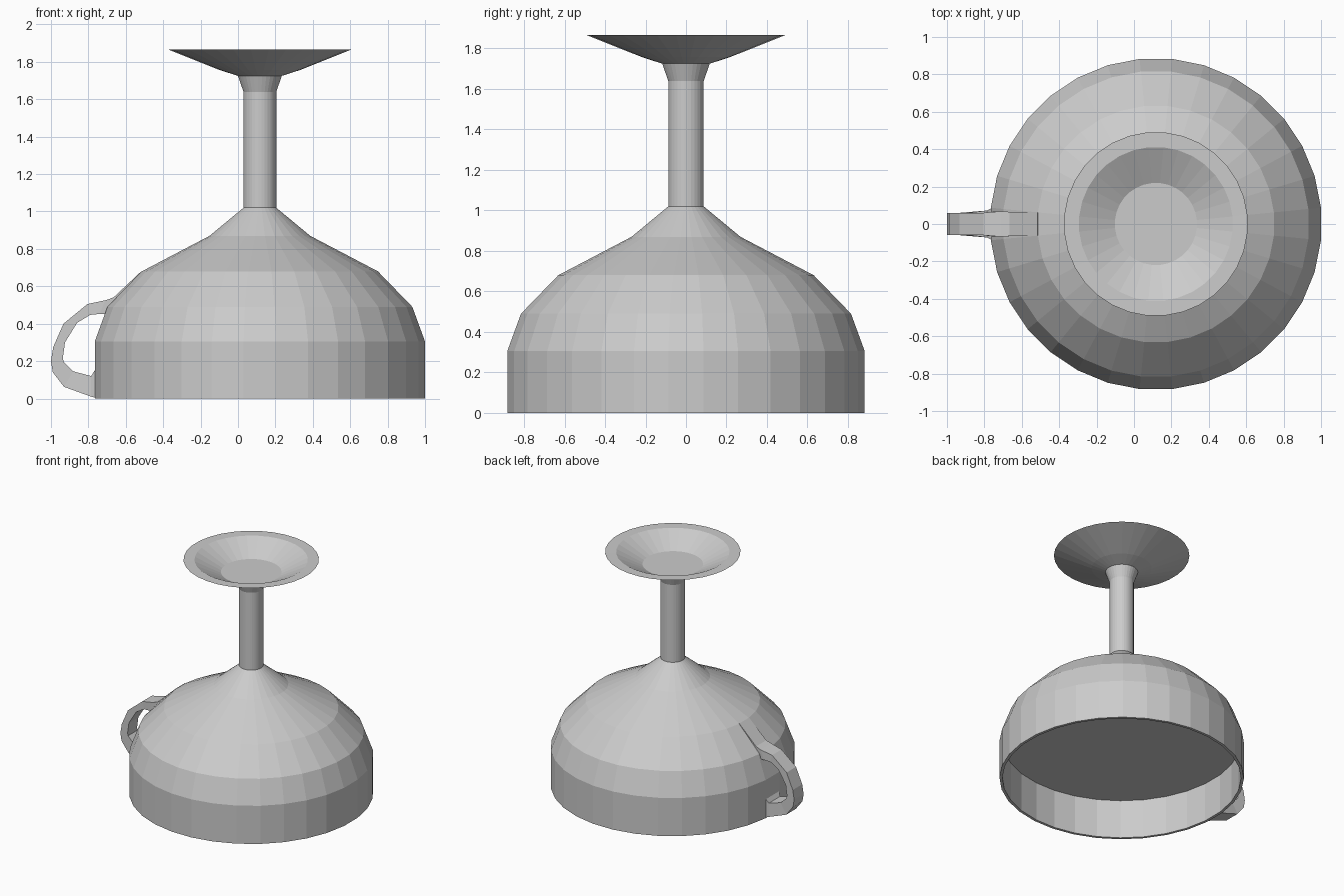
import bpy, bmesh
from math import pi, cos, sin

if "Cube" in bpy.data.objects:
    bpy.data.objects.remove(bpy.data.objects["Cube"])

SIDES = 32
CX = 0.117          # axis of the turned parts


def finish(name, bm):
    bmesh.ops.recalc_face_normals(bm, faces=bm.faces)
    mesh = bpy.data.meshes.new(name)
    bm.to_mesh(mesh)
    bm.free()
    obj = bpy.data.objects.new(name, mesh)
    bpy.context.collection.objects.link(obj)
    return obj


def lathe(name, profile):
    """Turn (radius, z) points round the axis and cap both ends."""
    bm = bmesh.new()
    rings = []
    for r, z in profile:
        angles = [(i + 0.5) * 2 * pi / SIDES for i in range(SIDES)]
        rings.append([bm.verts.new((CX + r * cos(a), r * sin(a), z)) for a in angles])
    for a, b in zip(rings, rings[1:]):
        for i in range(SIDES):
            j = (i + 1) % SIDES
            bm.faces.new((a[i], a[j], b[j], b[i]))
    bm.faces.new(rings[0])
    bm.faces.new(rings[-1])
    return finish(name, bm)


def strap(name, stations):
    """Rectangular bar through (outer xz, inner xz, half width) sections."""
    bm = bmesh.new()
    rings = []
    for (ox, oz), (ix, iz), w in stations:
        rings.append([bm.verts.new(p) for p in
                      ((ox, -w, oz), (ox, w, oz), (ix, w, iz), (ix, -w, iz))])
    for a, b in zip(rings, rings[1:]):
        for i in range(4):
            j = (i + 1) % 4
            bm.faces.new((a[i], a[j], b[j], b[i]))
    bm.faces.new(rings[0])
    bm.faces.new(rings[-1])
    return finish(name, bm)


# Upturned bowl: recessed flat underside, thin rim, stepped dome
lathe("bowl", [(0.866, 0.31), (0.866, 0.0), (0.887, 0.0), (0.887, 0.305),
               (0.819, 0.49), (0.634, 0.68), (0.27, 0.87), (0.088, 1.02)])

# Stem with flared collar
lathe("stem", [(0.088, 1.015), (0.088, 1.64), (0.118, 1.725)])

# Dished foot on top
lathe("foot", [(0.118, 1.725), (0.218, 1.757), (0.492, 1.866),
               (0.412, 1.865), (0.22, 1.767)])

# Side handle, merging into the dome above and the wall below
strap("handle", [
    ((-0.515, 0.682), (-0.50, 0.60), 0.062),
    ((-0.666, 0.54), (-0.66, 0.45), 0.065),
    ((-0.71, 0.525), (-0.74, 0.452), 0.068),
    ((-0.805, 0.505), (-0.79, 0.447), 0.06),
    ((-0.933, 0.40), (-0.86, 0.405), 0.06),
    ((-0.988, 0.275), (-0.925, 0.30), 0.06),
    ((-1.0, 0.20), (-0.936, 0.22), 0.06),
    ((-0.99, 0.14), (-0.933, 0.195), 0.06),
    ((-0.93, 0.062), (-0.88, 0.145), 0.06),
    ((-0.785, 0.01), (-0.785, 0.12), 0.072),
    ((-0.76, 0.003), (-0.76, 0.16), 0.085),
])
